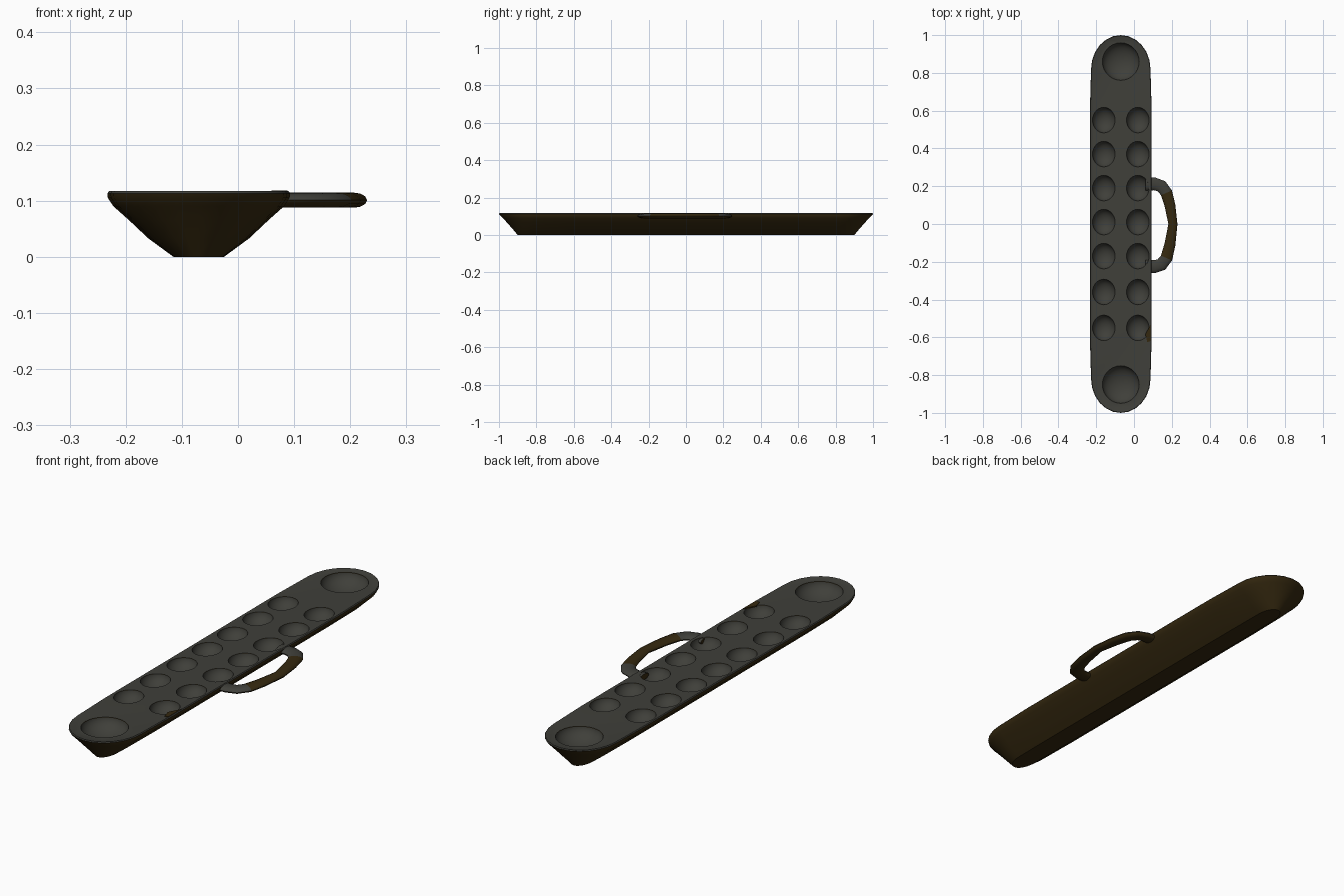
import bpy, bmesh, math
from mathutils import Vector, Matrix

if "Cube" in bpy.data.objects:
    bpy.data.objects.remove(bpy.data.objects["Cube"])

CX, TOP = -0.07, 0.115


def material(name, rgb):
    m = bpy.data.materials.new(name)
    m.diffuse_color = (*rgb, 1)
    m.use_nodes = True
    m.node_tree.nodes["Principled BSDF"].inputs["Base Color"].default_value = m.diffuse_color
    return m


grey = material("worn grey top", (0.05, 0.05, 0.042))
brown = material("dark brown wood", (0.036, 0.022, 0.005))


def finish(name, bm, angle=35):
    bmesh.ops.recalc_face_normals(bm, faces=bm.faces)
    me = bpy.data.meshes.new(name)
    bm.to_mesh(me)
    bm.free()
    ob = bpy.data.objects.new(name, me)
    bpy.context.collection.objects.link(ob)
    me.materials.append(brown)
    me.materials.append(grey)
    bpy.ops.object.select_all(action='DESELECT')
    ob.select_set(True)
    bpy.context.view_layer.objects.active = ob
    return ob


def loft(bm, rings):
    """Skin closed rings and cap both ends."""
    vs = [[bm.verts.new(p) for p in r] for r in rings]
    n = len(vs[0])
    for a, b in zip(vs, vs[1:]):
        for i in range(n):
            bm.faces.new((a[i], a[(i + 1) % n], b[(i + 1) % n], b[i]))
    bm.faces.new(vs[0])
    bm.faces.new(vs[-1])


def outline(w, length, z):
    """Long board outline with rounded ends, slightly wider along the middle."""
    cap = 0.82
    half = [(w, -0.62), (w, 0.0), (w, 0.62)]
    for k in range(13):
        a = math.pi * k / 12
        half.append((0.965 * w * math.cos(a), cap + (length - cap) * math.sin(a)))
    half += [(-w, 0.62), (-w, 0.0), (-w, -0.62)]
    for k in range(13):
        a = math.pi + math.pi * k / 12
        half.append((0.965 * w * math.cos(a), -cap + (length - cap) * math.sin(a)))
    return [(CX + x, y, z) for x, y in half]


# Hull-shaped board body
sections = [(0.045, 0.90, 0), (0.09, 0.928, 0.033), (0.125, 0.957, 0.066),
            (0.152, 0.979, 0.09), (0.162, 0.995, 0.105), (0.163, 1.0, 0.113),
            (0.160, 0.997, 0.117), (0.154, 0.992, TOP)]
bm = bmesh.new()
loft(bm, [outline(*s) for s in sections])
board = finish("game_board", bm)

# Bowl cutters: two rows of small pits and one store at each end
bm = bmesh.new()


def bowl(x, y, rx, ry, depth):
    m = Matrix.Translation((x, y, TOP + 0.004)) @ Matrix.Diagonal((rx, ry, depth, 1))
    bmesh.ops.create_uvsphere(bm, u_segments=28, v_segments=15, radius=1, matrix=m)


for y in (0.55, 0.37, 0.19, 0.01, -0.17, -0.36, -0.55):
    for side in (-1, 1):
        bowl(CX + side * 0.09, y, 0.06, 0.068, 0.05)
for y in (0.86, -0.85):
    bowl(CX, y, 0.098, 0.1, 0.06)
cutter = finish("bowl_cutter", bm)
cutter.hide_render = True

bpy.context.view_layer.objects.active = board
mod = board.modifiers.new("bowls", 'BOOLEAN')
mod.operation, mod.solver, mod.object = 'DIFFERENCE', 'EXACT', cutter
bpy.ops.object.modifier_apply(modifier=mod.name)
bpy.data.objects.remove(cutter)
# Upward faces are grey, the outer hull stays brown
for p in board.data.polygons:
    p.material_index = 1 if p.normal.z > 0.02 else 0
board.select_set(True)
bpy.ops.object.shade_smooth_by_angle(angle=math.radians(35))

# Side carrying handle: oval section swept along a bowed path
path = [Vector((x, y, 0.101)) for x, y in (
    (0.06, -0.225), (0.11, -0.225), (0.145, -0.215), (0.172, -0.18), (0.19, -0.11),
    (0.206, 0.0), (0.19, 0.1), (0.172, 0.165), (0.145, 0.2), (0.11, 0.212), (0.06, 0.212))]
rings = []
for i, p in enumerate(path):
    t = (path[min(i + 1, len(path) - 1)] - path[max(i - 1, 0)]).normalized()
    side = Vector((t.y, -t.x, 0))
    w = 0.024 + 0.01 * abs(p.y) / 0.22
    ring = []
    for k in range(12):
        a = 2 * math.pi * k / 12
        ring.append(p + side * (w * math.cos(a)) + Vector((0, 0, 0.0135 * math.sin(a))))
    rings.append(ring)
bm = bmesh.new()
loft(bm, rings)
handle = finish("carry_handle", bm)
# Grey tops near the mounts, brown grip in the middle
for p in handle.data.polygons:
    p.material_index = 1 if p.normal.z > 0.1 and abs(p.center.y) > 0.16 else 0
bpy.ops.object.shade_smooth_by_angle(angle=math.radians(50))

# Small bare-wood chip on the rim
bm = bmesh.new()
chip = ((0.088, -0.53), (0.06, -0.585), (0.07, -0.625), (0.088, -0.62))
loft(bm, [[(x, y, z) for x, y in chip] for z in (0.112, 0.1178)])
finish("rim_chip", bm)
